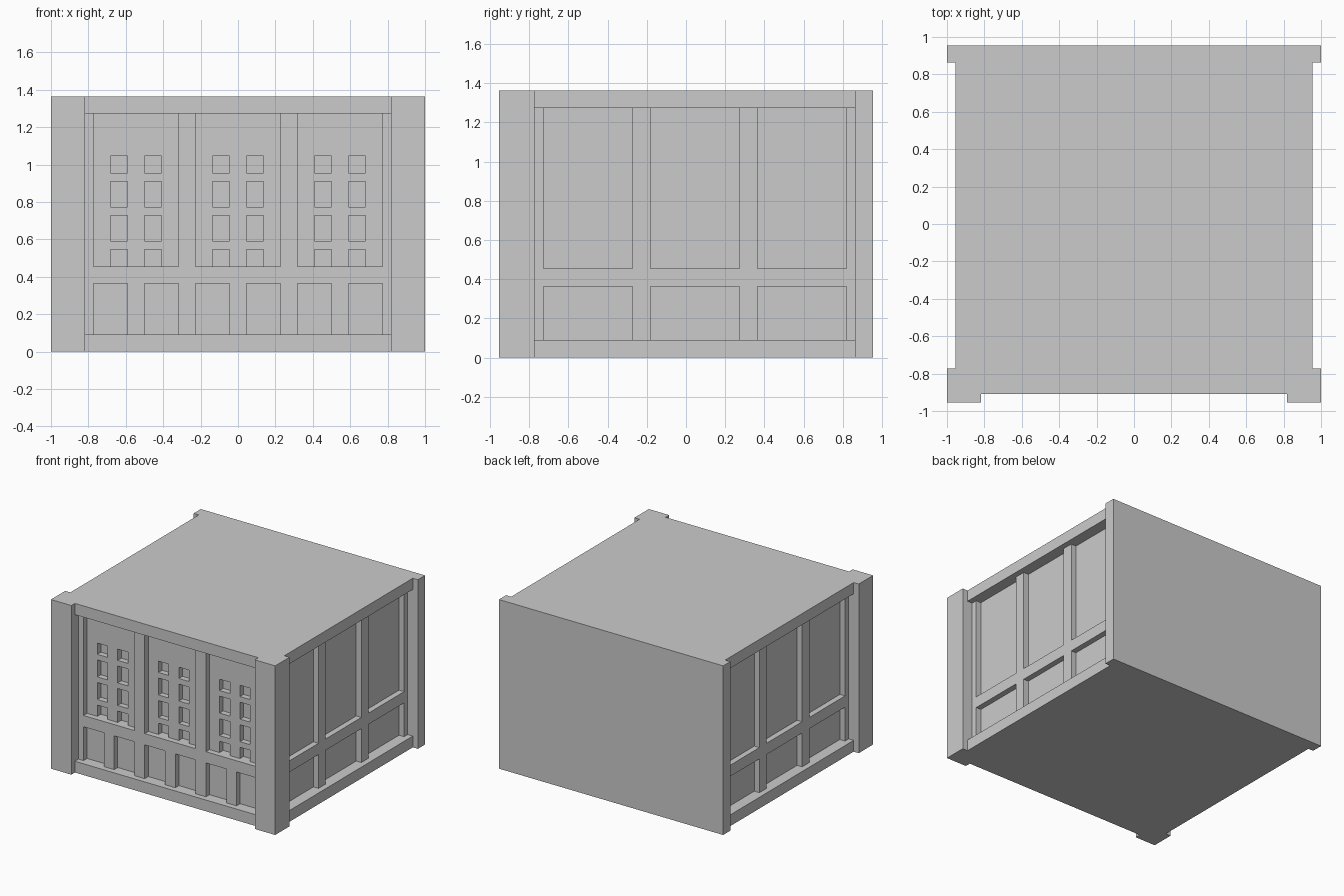
import bpy, bmesh

if "Cube" in bpy.data.objects:
    bpy.data.objects.remove(bpy.data.objects["Cube"])

U = 1 / 22  # modelling grid: 22 steps = 1 unit


def finish(name, bm):
    mesh = bpy.data.meshes.new(name)
    bmesh.ops.recalc_face_normals(bm, faces=bm.faces)
    bm.to_mesh(mesh)
    bm.free()
    obj = bpy.data.objects.new(name, mesh)
    bpy.context.collection.objects.link(obj)
    return obj


def prism(name, outline, z0, z1):
    """Extrude a plan outline between two heights."""
    bm = bmesh.new()
    low = [bm.verts.new((x * U, y * U, z0 * U)) for x, y in outline]
    high = [bm.verts.new((x * U, y * U, z1 * U)) for x, y in outline]
    bm.faces.new(low)
    bm.faces.new(high)
    n = len(outline)
    for i in range(n):
        j = (i + 1) % n
        bm.faces.new((low[i], low[j], high[j], high[i]))
    return finish(name, bm)


def box(name, x0, x1, y0, y1, z0, z1):
    return prism(name, [(x0, y0), (x1, y0), (x1, y1), (x0, y1)], z0, z1)


def pierced(name, a0, a1, holes, depth, side=False):
    """One-step-thick upright panel with rectangular holes (a0, a1, z0, z1)."""
    a_lines = sorted({a0, a1, *(v for h in holes for v in h[:2])})
    z_lines = sorted({2, 28, *(v for h in holes for v in h[2:])})
    bm = bmesh.new()
    for l, r in zip(a_lines, a_lines[1:]):
        for b, t in zip(z_lines, z_lines[1:]):
            if any(h[0] <= l and r <= h[1] and h[2] <= b and t <= h[3] for h in holes):
                continue
            corners = [(l, b), (r, b), (r, t), (l, t)]
            bm.faces.new([bm.verts.new((depth * U, a * U, z * U) if side
                                       else (a * U, depth * U, z * U))
                          for a, z in corners])
    bmesh.ops.remove_doubles(bm, verts=bm.verts, dist=1e-4)
    obj = finish(name, bm)
    mod = obj.modifiers.new("thickness", 'SOLIDIFY')
    mod.thickness = U
    mod.offset = 0
    return obj


# Floor and roof plates, whose edges form the rails
plate = [(-18, -20), (18, -20), (18, -17), (21, -17),
         (21, 19), (-21, 19), (-21, -17), (-18, -17)]
prism("floor", plate, 0, 2)
prism("roof", plate, 28, 30)

# Plain back wall, front corner posts and inner core
box("back_wall", -22, 22, 19, 21, 0, 30)
box("front_post_left", -22, -18, -21, -17, 0, 30)
box("front_post_right", 18, 22, -21, -17, 0, 30)
box("core", -19, 19, -17, 19, 2, 28)

# Front framework: six low openings, three tall ones
low = [(a, a + 4, 2, 8) for a in range(-17, 14, 6)]
tall = [(a, a + 10, 10, 28) for a in (-17, -5, 7)]
pierced("front_frame", -18, 18, low + tall, -18.5)

# Front panel with paired columns of windows
windows = [(c + o, c + o + 2, z0, z1)
           for c in (-12, 0, 12) for o in (-3, 1)
           for z0, z1 in ((10, 12), (13, 16), (17, 20), (21, 23))]
pierced("window_panel", -18, 18, windows, -17.5)

# Side frameworks: three low and three tall openings each
bays = [(a, a + 10, z0, z1) for a in (-16, -4, 8) for z0, z1 in ((2, 8), (10, 28))]
for label, s in (("left", -1), ("right", 1)):
    pierced("side_frame_" + label, -17, 19, bays, 19.5 * s, side=True)
